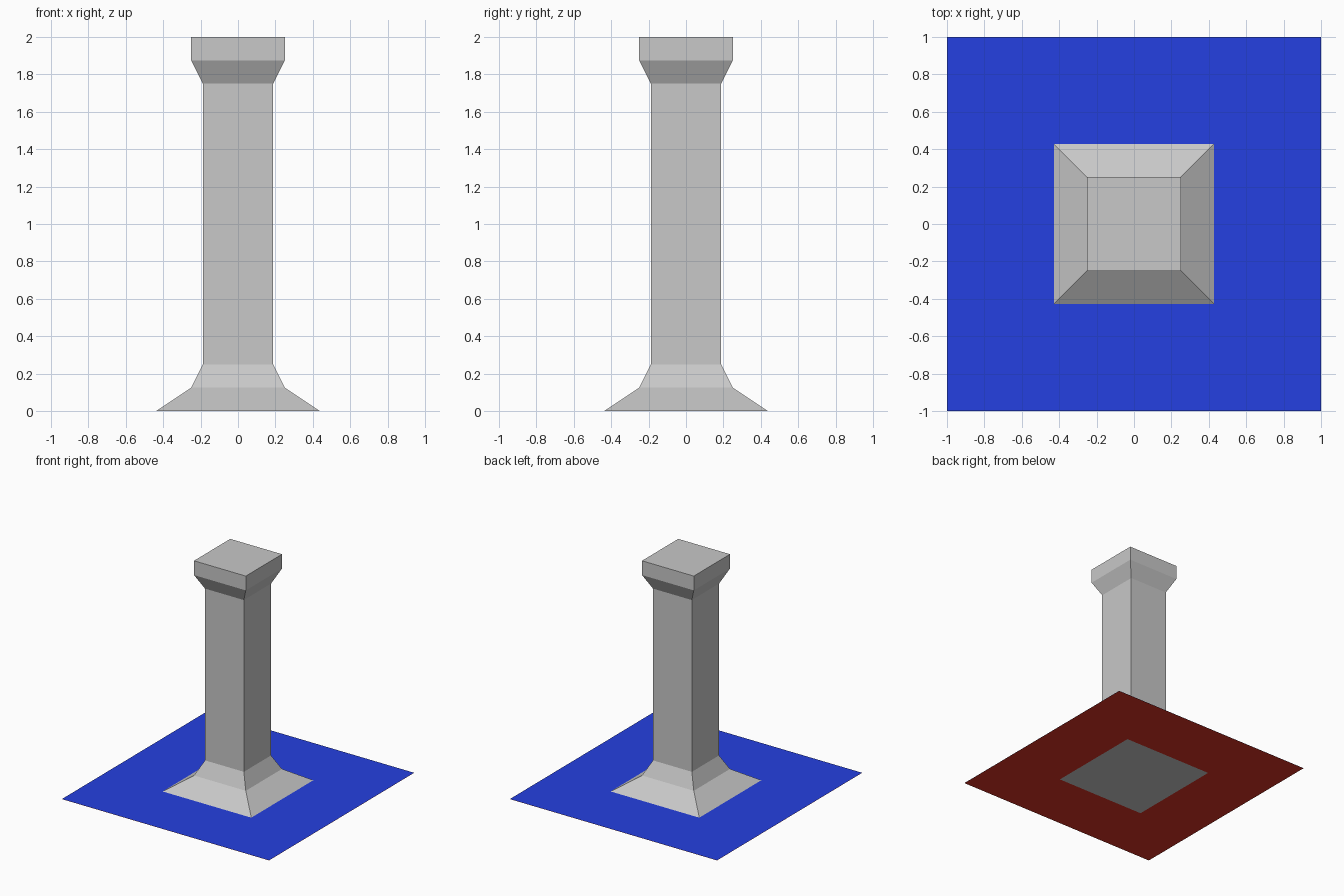
import bpy
import bmesh

cube = bpy.data.objects.get("Cube")
if cube:
    bpy.data.objects.remove(cube, do_unlink=True)


def material(name, rgb):
    mat = bpy.data.materials.new(name)
    mat.use_nodes = True
    colour = (*rgb, 1.0)
    mat.diffuse_color = colour
    mat.node_tree.nodes["Principled BSDF"].inputs["Base Color"].default_value = colour
    return mat


def add_object(name, bm, mat):
    mesh = bpy.data.meshes.new(name)
    bm.to_mesh(mesh)
    bm.free()
    mesh.materials.append(mat)
    obj = bpy.data.objects.new(name, mesh)
    bpy.context.collection.objects.link(obj)
    return obj


def square_ring(bm, half, z):
    corners = ((-1, -1), (1, -1), (1, 1), (-1, 1))
    return [bm.verts.new((x * half, y * half, z)) for x, y in corners]


def square_column(name, profile, mat):
    bm = bmesh.new()
    rings = [square_ring(bm, half, z) for half, z in profile]
    for low, high in zip(rings, rings[1:]):
        for i in range(4):
            j = (i + 1) % 4
            bm.faces.new((low[i], low[j], high[j], high[i]))
    bm.faces.new(rings[0][::-1])
    bm.faces.new(rings[-1])
    return add_object(name, bm, mat)


def sheet(name, z, mat, facing_down=False):
    bm = bmesh.new()
    ring = square_ring(bm, 1.0, z)
    bm.faces.new(ring[::-1] if facing_down else ring)
    return add_object(name, bm, mat)


stone = material("stone grey", (0.578, 0.578, 0.578))
blue = material("floor blue", (0.0185, 0.051, 0.75))
red = material("underside red", (0.71, 0.034, 0.018))

# Square pillar: flared foot, shaft and capital as (half width, height)
square_column("pillar", [(0.4375, 0), (0.25, 0.125), (0.1875, 0.25),
                         (0.1875, 1.75), (0.25, 1.875), (0.25, 2)], stone)

# Paper-thin floor, just above the bottom of the foot
sheet("floor_top", 0.006, blue)
sheet("floor_underside", 0.004, red, facing_down=True)
